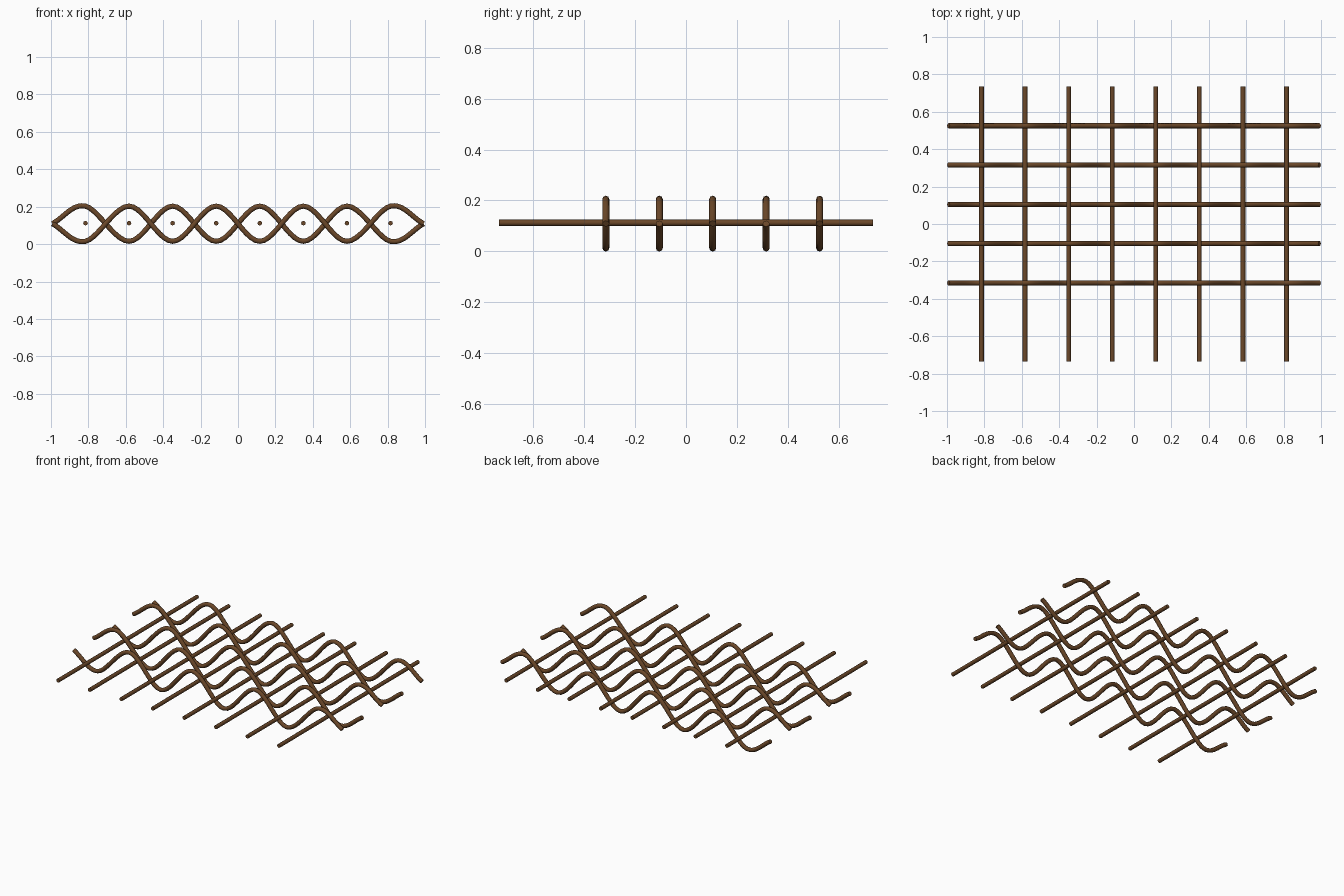
import bpy
import math

if "Cube" in bpy.data.objects:
    bpy.data.objects.remove(bpy.data.objects["Cube"], do_unlink=True)

# Brown twig material
wood = bpy.data.materials.new("brown_wood")
wood.use_nodes = True
colour = (0.147, 0.064, 0.022, 1.0)
wood.diffuse_color = colour
wood.node_tree.nodes["Principled BSDF"].inputs["Base Color"].default_value = colour

MID = 0.109
AMPLITUDE = 0.094
SPACING = 0.233
STAKES = [(i - 3.5) * SPACING for i in range(8)]
ROWS = [(i - 1.5) * 0.21 for i in range(5)]


def rod(name, points, radius):
    """Round capped rod swept along a list of points."""
    curve = bpy.data.curves.new(name, "CURVE")
    curve.dimensions = "3D"
    curve.bevel_depth = radius
    curve.bevel_resolution = 2
    curve.use_fill_caps = True
    spline = curve.splines.new("POLY")
    spline.points.add(len(points) - 1)
    for target, p in zip(spline.points, points):
        target.co = (*p, 1)
    obj = bpy.data.objects.new(name, curve)
    bpy.context.collection.objects.link(obj)
    curve.materials.append(wood)
    bpy.ops.object.select_all(action="DESELECT")
    obj.select_set(True)
    bpy.context.view_layer.objects.active = obj
    bpy.ops.object.convert(target="MESH")
    bpy.ops.object.shade_smooth_by_angle(angle=math.radians(50))


def weave(knots, steps=10):
    """Smooth path through (x, z) knots, with tangents from the neighbours."""
    last = len(knots) - 1
    tangents = []
    for i in range(last + 1):
        a, b = knots[max(i - 1, 0)], knots[min(i + 1, last)]
        scale = 0.5 if 0 < i < last else 1.0
        tangents.append([(b[k] - a[k]) * scale for k in (0, 1)])
    path = []
    for i in range(last):
        for s in range(steps):
            t = s / steps
            h = t * t * (3 - 2 * t)
            u, v = t * (1 - t) ** 2, t * t * (t - 1)
            path.append([knots[i][k] * (1 - h) + knots[i + 1][k] * h
                         + u * tangents[i][k] + v * tangents[i + 1][k] for k in (0, 1)])
    path.append(knots[-1])
    return path


# Straight stakes running front to back
for i, x in enumerate(STAKES):
    rod(f"stake_{i + 1}", [(x, -0.735, MID + 0.003), (x, 0.735, MID + 0.003)], 0.0125)

# Wavy weavers passing alternately under and over the stakes
for row, y in enumerate(ROWS):
    sign = -1 if row % 2 == 0 else 1
    knots = [(-0.992, MID)]
    knots += [(x, MID + sign * AMPLITUDE * (-1) ** i) for i, x in enumerate(STAKES)]
    knots.append((0.992, MID))
    rod(f"weaver_{row + 1}", [(x, y, z) for x, z in weave(knots)], 0.0137)
